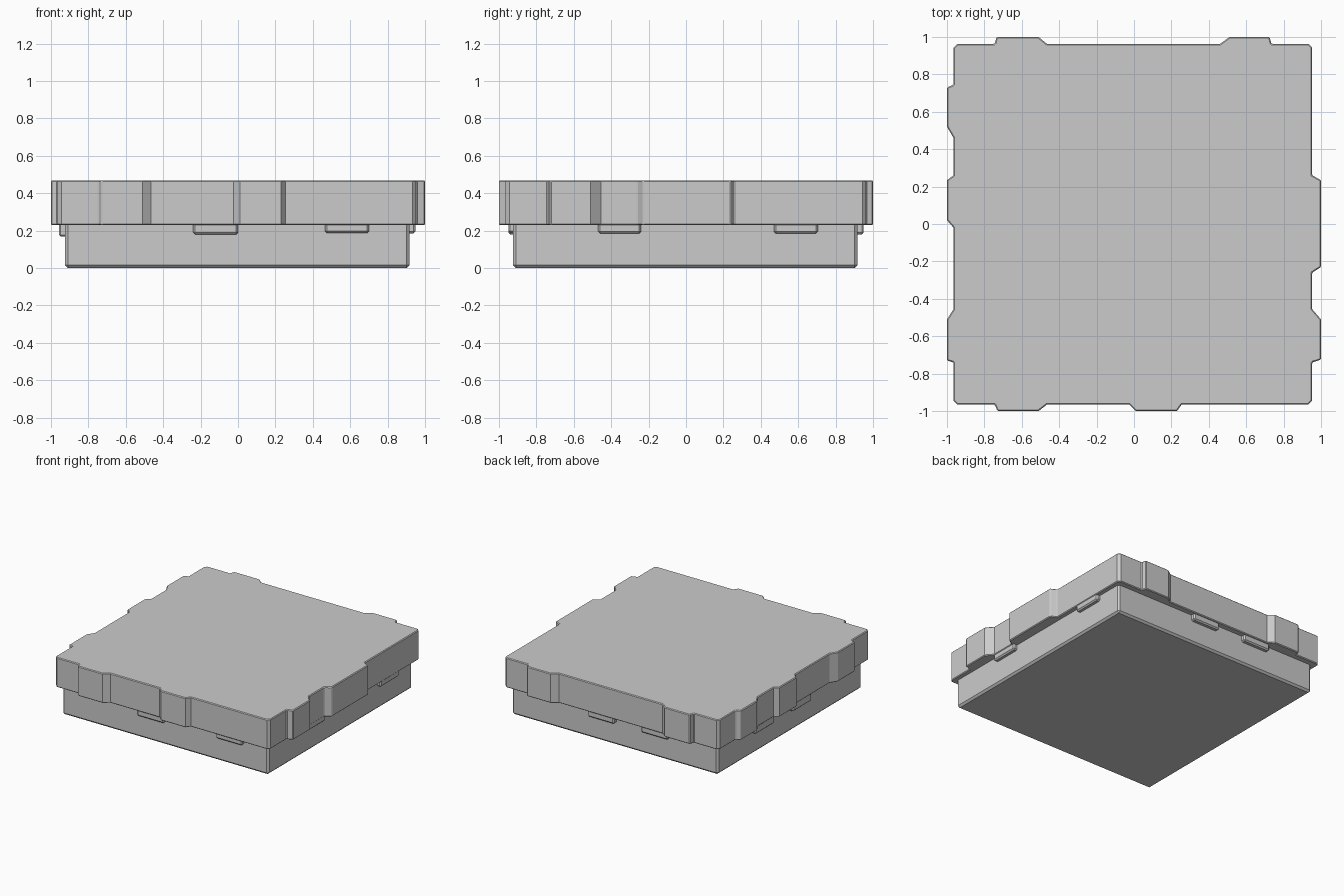
import bpy, bmesh

if "Cube" in bpy.data.objects:
    bpy.data.objects.remove(bpy.data.objects["Cube"])

X0, X1, Y0, Y1 = -0.965, 0.953, -0.965, 0.963   # slab edges


def prism(name, outline, z0, z1, bevel):
    """Extrude a counter-clockwise outline and soften its edges."""
    bm = bmesh.new()
    low = [bm.verts.new((x, y, z0)) for x, y in outline]
    top = [bm.verts.new((x, y, z1)) for x, y in outline]
    bm.faces.new(low[::-1])
    bm.faces.new(top)
    n = len(outline)
    for i in range(n):
        j = (i + 1) % n
        bm.faces.new((low[i], low[j], top[j], top[i]))
    bmesh.ops.recalc_face_normals(bm, faces=bm.faces)
    me = bpy.data.meshes.new(name)
    bm.to_mesh(me)
    bm.free()
    ob = bpy.data.objects.new(name, me)
    bpy.context.collection.objects.link(ob)
    mod = ob.modifiers.new("soft_edges", 'BEVEL')
    mod.width, mod.segments = bevel, 1
    mod.limit_method, mod.angle_limit = 'ANGLE', 1.0
    return ob


def rect(x0, x1, y0, y1):
    return [(x0, y0), (x1, y0), (x1, y1), (x0, y1)]


# lower block
prism("lower_block", rect(-0.925, 0.917, -0.925, 0.917), 0.0, 0.26, 0.015)

# bumps on each side: foot start, flat start, flat end, foot end
front = [(-0.745, -0.73, -0.51, -0.465), (-0.025, 0.01, 0.23, 0.255)]
right = [(-0.74, -0.725, -0.51, -0.455), (-0.26, -0.23, 0.235, 0.26)]
back = [(-0.745, -0.735, -0.51, -0.465), (0.46, 0.51, 0.725, 0.735)]
left = [(-0.74, -0.73, -0.51, -0.455), (-0.02, 0.02, 0.235, 0.26),
        (0.46, 0.52, 0.73, 0.745)]


def side(bumps, base, out):
    """Points (along, across) of one side in increasing order."""
    pts = []
    for a, b, c, d in bumps:
        pts += [(a, base), (b, out), (c, out), (d, base)]
    return pts


# upper slab: walk round the outline, chamfering each corner
c = 0.02
outline = [(X0 + c, Y0)] + side(front, Y0, -1) + [(X1 - c, Y0)]
outline += [(X1, Y0 + c)] + [(v, u) for u, v in side(right, X1, 1)] + [(X1, Y1 - c)]
outline += [(X1 - c, Y1)] + side(back, Y1, 1)[::-1] + [(X0 + c, Y1)]
outline += [(X0, Y1 - c)] + [(v, u) for u, v in side(left, X0, -1)][::-1] + [(X0, Y0 + c)]
prism("upper_slab", outline, 0.229, 0.469, 0.006)

# drips hanging below the slab, overlapping the block
drips = {
    "front": [(-0.24, 0.0, 0.18), (0.465, 0.70, 0.187)],
    "right": [(-0.47, -0.24, 0.185), (0.47, 0.705, 0.185)],
    "back": [(-0.50, -0.26, 0.18), (-0.02, 0.22, 0.18)],
    "left": [(-0.24, 0.0, 0.168), (0.24, 0.475, 0.168)],
}
for name, spans in drips.items():
    for i, (a, b, z) in enumerate(spans):
        r = {"front": (a, b, -0.95, -0.90), "back": (a, b, 0.89, 0.95),
             "right": (0.89, 0.948, a, b), "left": (-0.958, -0.90, a, b)}[name]
        prism(f"{name}_drip_{i + 1}", rect(*r), z, 0.25, 0.01)
